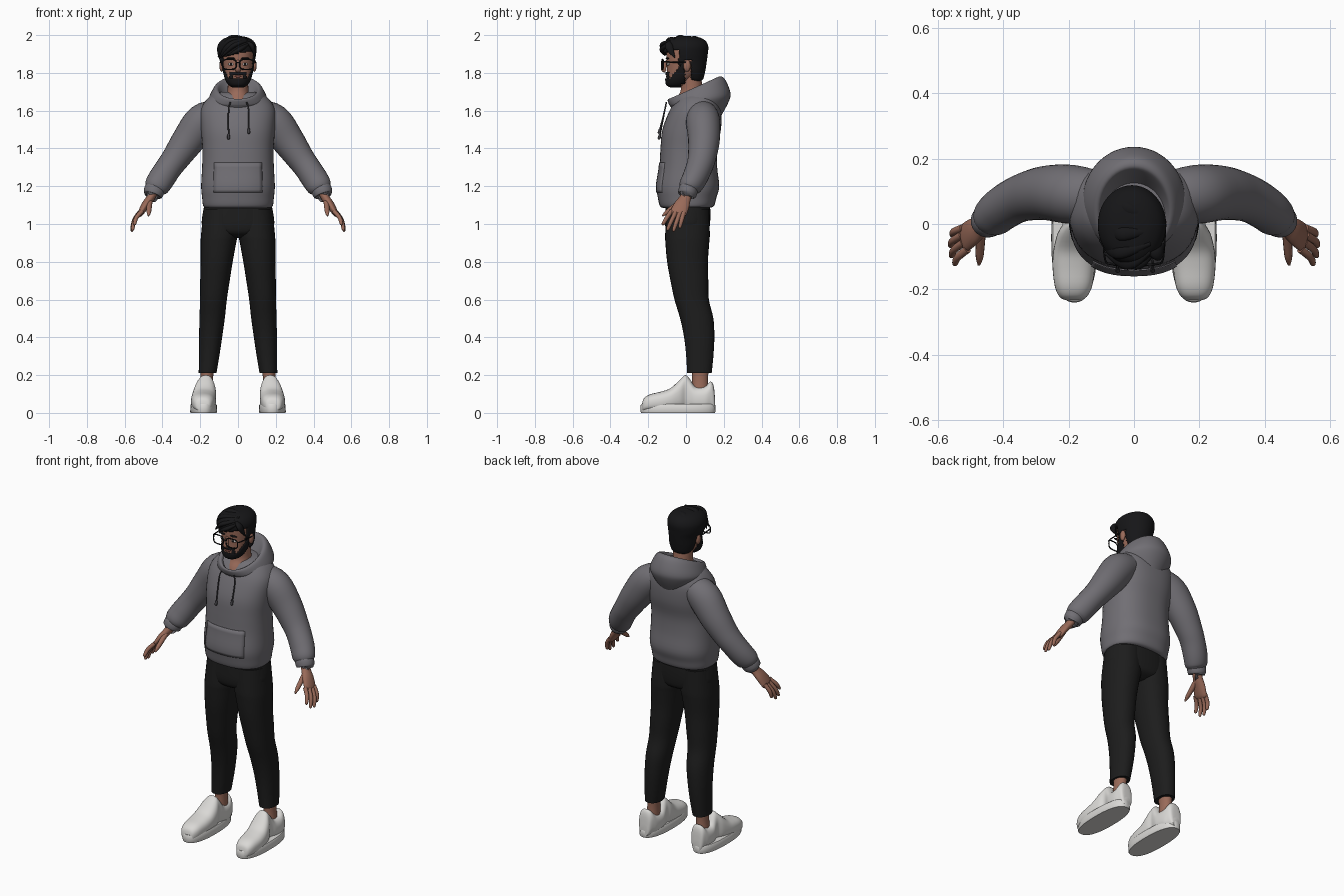
import bpy, bmesh, math
from mathutils import Vector

X, Y, Z = Vector((1, 0, 0)), Vector((0, 1, 0)), Vector((0, 0, 1))


def material(name, r, g, b):
    m = bpy.data.materials.new(name)
    m.diffuse_color = (r, g, b, 1)
    return m


GREY = material("hoodie grey", 0.165, 0.158, 0.175)
CORD = material("cord dark grey", 0.05, 0.048, 0.055)
BLACK = material("trouser black", 0.012, 0.012, 0.012)
HAIR = material("hair black", 0.008, 0.008, 0.009)
SKIN = material("skin", 0.32, 0.145, 0.10)
LIP = material("lip", 0.22, 0.07, 0.055)
WHITE = material("shoe white", 0.70, 0.69, 0.67)


def finish(bm, name, mat, angle=50):
    me = bpy.data.meshes.new(name)
    bm.to_mesh(me)
    bm.free()
    ob = bpy.data.objects.new(name, me)
    bpy.context.collection.objects.link(ob)
    me.materials.append(mat)
    bpy.ops.object.select_all(action='DESELECT')
    ob.select_set(True)
    bpy.context.view_layer.objects.active = ob
    bpy.ops.object.shade_smooth_by_angle(angle=math.radians(angle))
    return ob


def smooth_rows(rows, steps):
    """Catmull-Rom interpolation of the section rows."""
    out = []
    for i in range(len(rows) - 1):
        p0, p1, p2, p3 = (rows[max(0, min(len(rows) - 1, i + k))] for k in (-1, 0, 1, 2))
        for s in range(steps):
            t = s / steps
            out.append([0.5 * (2 * b + (c - a) * t + (2 * a - 5 * b + 4 * c - d) * t * t
                               + (3 * b - a - 3 * c + d) * t ** 3)
                        for a, b, c, d in zip(p0, p1, p2, p3)])
    return out + [list(rows[-1])]


def loft(name, rows, mat, axis=Z, ref=X, n=32, steps=4, p=2.0, side=1, closed=False):
    """Skin sections (x, y, z, radius_a, radius_b[, tilt]); axis None follows the path."""
    rows = smooth_rows(rows, steps)
    bm = bmesh.new()
    rings = []
    for i, r in enumerate(rows):
        c = Vector(r[:3])
        t = axis or (Vector(rows[min(i + 1, len(rows) - 1)][:3])
                     - Vector(rows[max(i - 1, 0)][:3])).normalized()
        u = (ref - t * ref.dot(t)).normalized()
        v = t.cross(u)
        ring = []
        for k in range(n):
            a = 2 * math.pi * k / n
            ca, sa = math.cos(a), math.sin(a)
            ca = math.copysign(abs(ca) ** (2 / p), ca)
            sa = math.copysign(abs(sa) ** (2 / p), sa)
            co = c + u * ca * max(r[3], .001) + v * sa * max(r[4], .001)
            if len(r) > 5:
                co.z += r[5] * sa
            ring.append(bm.verts.new((co.x * side, co.y, co.z)))
        rings.append(ring)
    pairs = list(zip(rings, rings[1:])) + ([(rings[-1], rings[0])] if closed else [])
    for a, b in pairs:
        for k in range(n):
            bm.faces.new((a[k], a[(k + 1) % n], b[(k + 1) % n], b[k]))
    if not closed:
        bm.faces.new(rings[0][::-1])
        bm.faces.new(rings[-1])
    bmesh.ops.recalc_face_normals(bm, faces=bm.faces)
    return finish(bm, name, mat)


def tube(name, rows, mat, **kw):
    return loft(name, rows, mat, axis=None, **{'ref': Y, 'n': 12, **kw})


def ball(name, c, r, mat):
    bm = bmesh.new()
    bmesh.ops.create_uvsphere(bm, u_segments=20, v_segments=12, radius=1)
    for v in bm.verts:
        v.co = Vector(c) + Vector(a * b for a, b in zip(v.co, r))
    return finish(bm, name, mat)


def shell(name, src, rule, offset, mat, thick):
    """A thickened layer over the faces of src that satisfy rule(center, normal)."""
    bm = bmesh.new()
    bm.from_mesh(src.data)
    drop = [f for f in bm.faces if not rule(f.calc_center_median(), f.normal)]
    for v, nrm in [(v, v.normal.copy()) for v in bm.verts]:
        v.co += nrm * offset
    bmesh.ops.delete(bm, geom=drop, context='FACES')
    ob = finish(bm, name, mat)
    m = ob.modifiers.new("thickness", 'SOLIDIFY')
    m.thickness, m.offset = thick, -1
    return ob


# Hoodie body with front pocket
body = loft("hoodie_body", [
    (0, 0, 1.085, .165, .12), (0, .005, 1.095, .184, .143), (0, .006, 1.14, .19, .155),
    (0, .01, 1.2, .195, .166), (0, .012, 1.3, .19, .153), (0, .015, 1.4, .188, .15),
    (0, .03, 1.5, .196, .155), (0, .05, 1.6, .198, .137), (0, .06, 1.66, .165, .11),
    (0, .068, 1.69, .12, .088), (0, .07, 1.70, .08, .06)], GREY, n=48, p=2.4)
shell("front_pocket", body, lambda c, n: 1.17 < c.z < 1.33 and abs(c.x) < .12 and c.y < 0,
      .004, GREY, .008)

# Draped hood: outer base, bulge, rim, inner lining
loft("hood", [
    (0, .06, 1.585, .12, .125, -.015), (0, .07, 1.635, .15, .155, .01),
    (0, .072, 1.665, .155, .163, .03), (0, .055, 1.71, .132, .152, .055),
    (0, .045, 1.722, .113, .134, .06), (0, .04, 1.705, .098, .118, .055),
    (0, .03, 1.65, .075, .085, .03)], GREY, n=48)

# Draw cords
for x, end in ((-.05, 1.47), (.057, 1.50)):
    tube("draw_cord", [(x * .8, -.104, 1.645, .004, .004), (x, -.113, 1.60, .004, .004),
                       (x, -.138, end, .004, .004)], CORD, ref=X, n=8)
    tube("cord_tip", [(x, -.137, end + .005, .006, .006), (x, -.142, end - .015, .008, .008),
                      (x, -.142, end - .022, .004, .004)], CORD, ref=X, n=8)

# Trouser hips
loft("trouser_hips", [
    (0, .01, 1.13, .17, .115), (0, .01, 1.06, .186, .119), (0, .008, .99, .19, .118),
    (0, .008, .95, .15, .105), (0, .008, .925, .05, .06)], BLACK, n=40, p=2.4)

for s in (1, -1):
    # Trouser leg
    loft("trouser_leg", [
        (.092, .01, 1.08, .09, .112), (.098, .008, .95, .097, .118), (.104, .007, .9, .094, .116),
        (.113, .008, .8, .085, .108), (.122, .018, .7, .078, .1), (.13, .03, .6, .071, .091),
        (.137, .057, .5, .067, .088), (.145, .07, .4, .061, .08), (.153, .073, .3, .054, .072),
        (.161, .071, .21, .047, .065)], BLACK, n=28, p=2.2, side=s)
    # Ankle
    loft("ankle", [(.163, .075, .24, .035, .045), (.165, .075, .17, .033, .042),
                   (.168, .075, .09, .038, .048)], SKIN, n=20, side=s)
    # Shoe upper, sectioned from toe to heel
    upper = [(-.232, .05, .025, .186), (-.222, .078, .042, .186), (-.19, .098, .057, .185),
             (-.13, .113, .065, .184), (-.08, .132, .065, .181), (-.03, .178, .059, .175),
             (-.002, .2, .048, .171), (.02, .18, .05, .17), (.05, .14, .056, .172),
             (.1, .14, .055, .175), (.13, .166, .046, .176), (.147, .14, .037, .177),
             (.154, .07, .025, .177)]
    loft("shoe_upper", [(x, y, h / 2 + .004, w, h / 2 - .004) for y, h, w, x in upper], WHITE,
         axis=Y, n=32, p=2.5, side=s)
    # Shoe sole
    loft("shoe_sole", [(.182, -.042, 0, .068, .195), (.182, -.042, .006, .071, .198),
                       (.182, -.042, .04, .070, .198), (.182, -.042, .047, .066, .194)],
         WHITE, n=48, steps=1, p=2.4, side=s)

    # Sleeve and cuff
    tube("sleeve", [
        (.10, .085, 1.59, .075, .07), (.185, .09, 1.545, .09, .094), (.262, .095, 1.445, .084, .087),
        (.325, .085, 1.355, .075, .075), (.365, .07, 1.30, .07, .07), (.405, .045, 1.24, .066, .07),
        (.43, .022, 1.2, .06, .066), (.44, .014, 1.18, .048, .054)], GREY, n=28, side=s)
    tube("cuff", [(.434, .018, 1.195, .046, .05), (.442, .012, 1.18, .051, .055),
                  (.452, .006, 1.155, .048, .05), (.453, .005, 1.152, .035, .035)],
         GREY, n=28, side=s)

    # Hand: palm, four fingers, thumb
    tube("palm", [(.44, .014, 1.18, .028, .022), (.465, -.005, 1.135, .031, .022),
                  (.49, -.022, 1.1, .041, .021), (.514, -.04, 1.06, .044, .016),
                  (.522, -.045, 1.045, .036, .009)], SKIN, n=20, side=s)
    fingers = (((.508, -.077, 1.068), (.55, -.125, .995)), ((.52, -.056, 1.06), (.56, -.10, .966)),
               ((.525, -.034, 1.055), (.563, -.068, .96)), ((.523, -.012, 1.06), (.558, -.034, .978)))
    for a, b in fingers:
        a, b = Vector(a), Vector(b)
        m = a.lerp(b, .5) + Vector((.009, 0, .002))
        tip = a.lerp(b, .9) + Vector((.001, 0, 0))
        tube("finger", [(*a, .012, .012), (*m, .0115, .0115), (*tip, .009, .009),
                        (*b, .003, .003)], SKIN, n=10, side=s)
    tube("thumb", [(.468, -.02, 1.125, .016, .016), (.47, -.065, 1.09, .014, .014),
                   (.472, -.102, 1.062, .0115, .0115), (.474, -.125, 1.043, .004, .004)],
         SKIN, ref=X, side=s)

    # Ear, eye, spectacles frame and temple arm
    ball("ear", (.086 * s, .005, 1.838), (.013, .019, .032), SKIN)
    ball("eye", (.037 * s, -.093, 1.846), (.015, .01, .007), WHITE)
    ball("pupil", (.037 * s, -.1, 1.846), (.007, .005, .007), HAIR)
    ball("eyebrow", (.038 * s, -.099, 1.877), (.024, .009, .005), HAIR)
    ring = []
    for k in range(24):
        ca, sa = math.cos(k * math.pi / 12), math.sin(k * math.pi / 12)
        ring.append((.045 + .036 * math.copysign(abs(ca) ** .6, ca), -.124 + .004 * ca,
                     1.845 + .027 * math.copysign(abs(sa) ** .6, sa), .0035, .0035))
    tube("spectacle_rim", ring, HAIR, n=8, steps=1, side=s, closed=True)
    tube("temple_arm", [(.08, -.122, 1.858, .003, .004), (.09, -.1, 1.858, .003, .004),
                        (.096, 0, 1.855, .003, .004)], HAIR, ref=X, n=8, side=s)

tube("spectacle_bridge", [(-.012, -.126, 1.852, .003, .003), (0, -.129, 1.856, .003, .003),
                          (.012, -.126, 1.852, .003, .003)], HAIR, n=8)

# Neck and head
loft("neck", [(0, .02, 1.62, .085, .09), (0, .02, 1.66, .066, .075), (0, .03, 1.7, .056, .06),
              (0, .028, 1.75, .054, .056), (0, .02, 1.82, .054, .056)], SKIN, n=28)
head = loft("head", [
    (0, -.052, 1.728, .025, .028), (0, -.05, 1.74, .046, .05), (0, -.038, 1.765, .062, .066),
    (0, -.018, 1.80, .072, .084), (0, -.008, 1.84, .079, .094), (0, -.004, 1.88, .082, .1),
    (0, -.002, 1.92, .082, .1), (0, 0, 1.96, .068, .082), (0, 0, 1.985, .03, .04)],
    SKIN, n=64, steps=7, p=2.15)
tube("nose", [(0, -.098, 1.865, .008, .008), (0, -.112, 1.84, .011, .012),
              (0, -.118, 1.82, .016, .015), (0, -.108, 1.808, .012, .008)], SKIN, ref=X, n=16)
ball("mouth", (0, -.099, 1.781), (.021, .008, .006), LIP)

# Beard with sideburns, and moustache
shell("beard", head, lambda c, n: c.y < -.008 and c.z < 1.768 + max(0, c.y + .085) * 1.25
      and not (c.z < 1.745 and c.y > -.03), .006, HAIR, .01)
shell("moustache", head, lambda c, n: c.y < -.06 and abs(c.x) < .042
      and 1.765 < c.z < 1.804 and not (abs(c.x) < .026 and c.z < 1.789), .006, HAIR, .01)


# Hair: a full cap trimmed along the hairline
def hairline(c, n):
    if c.y < -.038:
        return c.z > 1.902 + .2 * c.x
    if c.y < -.012:
        return c.z > 1.835
    if c.y < .028:
        return c.z > 1.868
    return True


cap = loft("hair_form", [
    (0, .05, 1.757, .045, .03), (0, .042, 1.77, .062, .05), (0, .022, 1.81, .081, .08),
    (-.003, .002, 1.86, .092, .108), (-.006, -.002, 1.90, .102, .117),
    (-.006, -.003, 1.94, .103, .121), (-.005, -.003, 1.97, .086, .106),
    (-.004, 0, 1.988, .055, .07), (-.004, 0, 1.994, .02, .025)], HAIR, n=64, steps=6)
shell("hair", cap, hairline, 0, HAIR, .02)
bpy.data.objects.remove(cap)

# Swept fringe and crown locks
locks = [((.05, -.085, 1.968), (-.02, -.118, 1.945), (-.092, -.088, 1.882)),
         ((.06, -.085, 1.955), (.01, -.118, 1.925), (-.05, -.112, 1.892)),
         ((.05, -.06, 1.98), (-.05, -.085, 1.968), (-.105, -.05, 1.885)),
         ((.045, -.085, 1.965), (.075, -.09, 1.94), (.09, -.06, 1.88)),
         ((.05, -.02, 1.98), (-.04, -.03, 1.985), (-.103, -.01, 1.91)),
         ((.04, .02, 1.98), (-.03, .05, 1.978), (-.09, .05, 1.91))]
for a, b, c in locks:
    tube("hair_lock", [(*a, .006, .006), (*b, .022, .013), (*c, .003, .003)], HAIR, n=14, steps=8)
